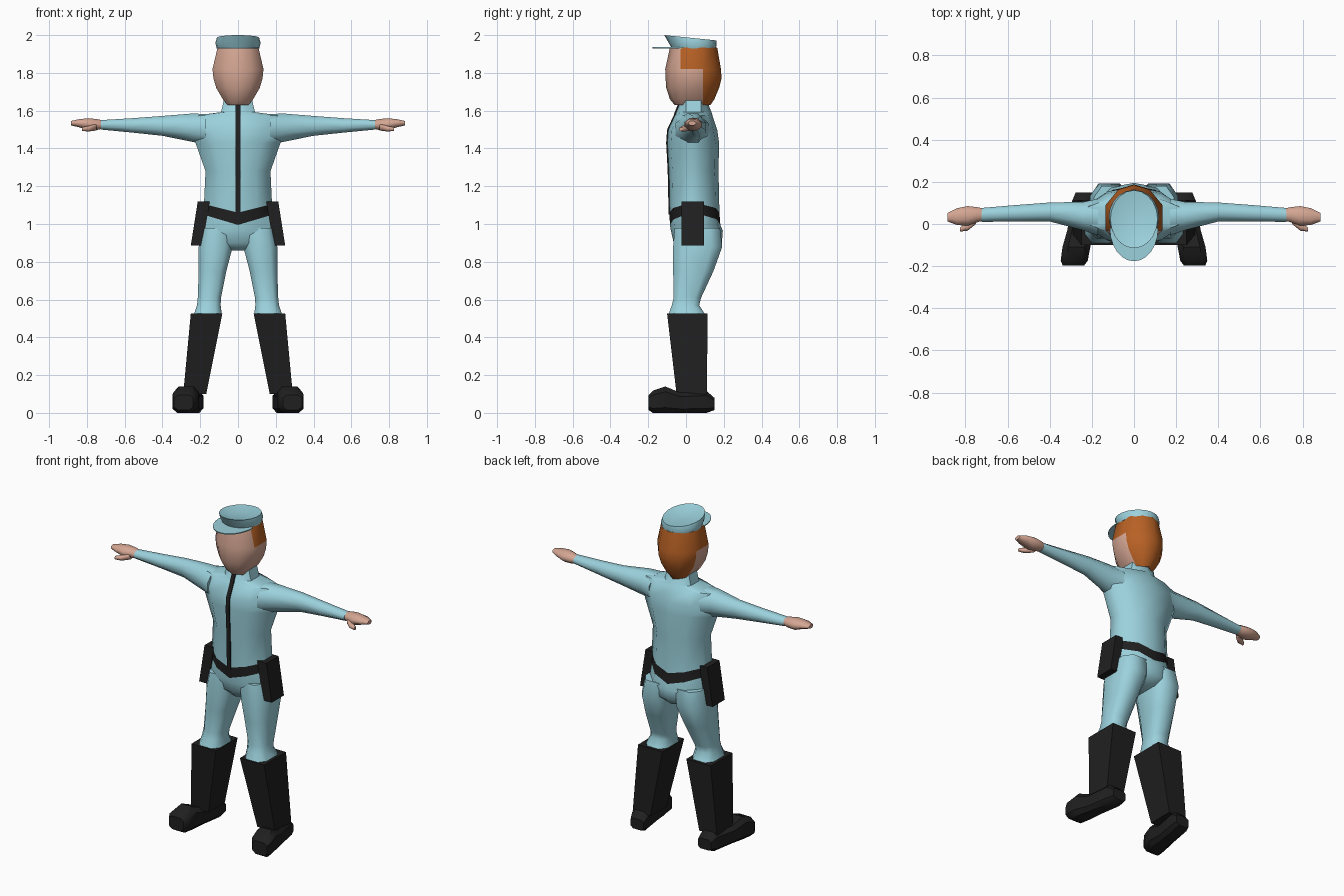
import bpy, bmesh, math

if "Cube" in bpy.data.objects:
    bpy.data.objects.remove(bpy.data.objects["Cube"])


def material(name, rgb):
    m = bpy.data.materials.new(name)
    m.diffuse_color = (*rgb, 1)
    m.use_nodes = True
    m.node_tree.nodes["Principled BSDF"].inputs["Base Color"].default_value = m.diffuse_color
    return m


CLOTH = material("pale blue cloth", (0.33, 0.64, 0.72))
SKIN = material("skin", (0.66, 0.38, 0.29))
HAIR = material("ginger hair", (0.48, 0.12, 0.018))
BLACK = material("black leather", (0.014, 0.014, 0.014))


def loft(name, rings, mats, rule=None, angle=40):
    """Skin a list of equal-length point rings, cap both ends."""
    bm = bmesh.new()
    loops = [[bm.verts.new(p) for p in r] for r in rings]
    n = len(loops[0])
    for a, b in zip(loops, loops[1:]):
        for i in range(n):
            j = (i + 1) % n
            bm.faces.new((a[i], a[j], b[j], b[i]))
    bm.faces.new(loops[0])
    bm.faces.new(loops[-1])
    bmesh.ops.remove_doubles(bm, verts=bm.verts, dist=1e-5)
    bmesh.ops.recalc_face_normals(bm, faces=bm.faces)
    if rule:
        for f in bm.faces:
            f.material_index = rule(f)
    me = bpy.data.meshes.new(name)
    bm.to_mesh(me)
    bm.free()
    for m in mats:
        me.materials.append(m)
    ob = bpy.data.objects.new(name, me)
    bpy.context.collection.objects.link(ob)
    bpy.context.view_layer.objects.active = ob
    ob.select_set(True)
    bpy.ops.object.shade_smooth_by_angle(angle=math.radians(angle))
    ob.select_set(False)
    return ob


def box_ring(axis, t, a0, a1, b0, b1, c=0.3):
    """Chamfered rectangle across the given axis; c is the corner cut."""
    da, db = (a1 - a0) * c, (b1 - b0) * c
    pts = [(a0 + da, b0), (a1 - da, b0), (a1, b0 + db), (a1, b1 - db),
           (a1 - da, b1), (a0 + da, b1), (a0, b1 - db), (a0, b0 + db)]
    if axis == 'x':
        return [(t, a, b) for a, b in pts]
    if axis == 'y':
        return [(a, t, b) for a, b in pts]
    return [(a, b, t) for a, b in pts]


def body_ring(z, w, yf, yb, y0, y1, inset=0.02, dip=0):
    """Symmetric body section whose centre line may dip into a V."""
    half = [(0, yf), (0.55 * w, yf + inset), (w, y0), (w, y1),
            (0.55 * w, yb - inset), (0, yb)]
    full = half + [(-x, y) for x, y in half[-2:0:-1]]
    return [(x, y, z - dip * (1 - abs(x) / w)) for x, y in full]


def flip(rings, s):
    return [[(s * x, y, z) for x, y, z in r] for r in rings]


# Jacket and hips, with the V-shaped belt as one band of faces
torso = [(0.86, 0.09, -0.03, 0.15, 0), (0.90, 0.195, -0.065, 0.19, 0),
         (0.965, 0.20, -0.08, 0.195, 0), (1.05, 0.185, -0.085, 0.182, 0.055),
         (1.105, 0.18, -0.088, 0.177, 0.045), (1.28, 0.172, -0.092, 0.172, 0),
         (1.43, 0.225, -0.10, 0.175, 0), (1.50, 0.24, -0.095, 0.165, 0),
         (1.575, 0.22, -0.06, 0.14, 0), (1.592, 0.09, -0.055, 0.135, 0),
         (1.655, 0.075, -0.03, 0.11, 0)]


def belt_rule(f):
    zs = [v.co.z for v in f.verts]
    return int(min(zs) > 0.99 and max(zs) < 1.11)


loft("jacket_and_belt", [body_ring(z, w, a, b, 0, 0.08, dip=d) for z, w, a, b, d in torso],
     [CLOTH, BLACK], belt_rule, 50)

# Front zip strip following the chest
loft("front_zip", [box_ring('z', z, -0.012, 0.012, y - 0.005, y + 0.004, 0)
                   for z, y in [(1.05, -0.087), (1.28, -0.092), (1.43, -0.10),
                                (1.50, -0.095), (1.575, -0.06), (1.592, -0.055),
                                (1.645, -0.033)]], [BLACK])

# Head: hair covers the back, stepping forward over the temples
head = [(1.63, 0.055, -0.06, 0.13), (1.66, 0.08, -0.085, 0.15),
        (1.72, 0.115, -0.105, 0.175), (1.77, 0.13, -0.108, 0.188),
        (1.82, 0.135, -0.11, 0.185), (1.935, 0.108, -0.085, 0.165)]


def hair_rule(f):
    ys = min(v.co.y for v in f.verts)
    high = min(v.co.z for v in f.verts) > 1.81
    return int(ys > (-0.035 if high else 0.085))


loft("head_and_hair", [body_ring(z, w, a, b, -0.03, 0.09, 0.022) for z, w, a, b in head],
     [SKIN, HAIR], hair_rule, 50)


# Cap crown with a dished top, higher at the front
def crown_ring(rx, y0, y1, zf, zb, n=20):
    pts = []
    for i in range(n):
        t = 2 * math.pi * i / n
        k = (1 + math.cos(t)) / 2
        pts.append((rx * math.sin(t), y1 + (y0 - y1) * k, zb + (zf - zb) * k))
    return pts


loft("cap_crown", [crown_ring(0.112, -0.075, 0.158, 1.93, 1.93),
                   crown_ring(0.12, -0.095, 0.162, 1.965, 1.95),
                   crown_ring(0.112, -0.115, 0.16, 2.0, 1.972),
                   crown_ring(0.06, -0.05, 0.09, 1.975, 1.965)], [CLOTH])

# Flat cap peak
peak = [(0.115 * math.cos(t), -0.02 - 0.157 * math.sin(t))
        for t in (math.pi * i / 12 for i in range(13))]
loft("cap_peak", [[(x, y, z) for x, y in peak] for z in (1.93, 1.936)], [CLOTH])

for side, s in (("right", -1), ("left", 1)):
    # Sleeve
    sleeve = [(0.17, -0.055, 0.12, 1.42, 1.582), (0.24, -0.03, 0.105, 1.435, 1.585),
              (0.40, 0.012, 0.102, 1.467, 1.572), (0.56, 0.012, 0.09, 1.484, 1.56),
              (0.725, 0.01, 0.076, 1.50, 1.55)]
    loft(side + "_sleeve", flip([box_ring('x', *r) for r in sleeve], s), [CLOTH], angle=60)

    # Hand and thumb
    hand = [(0.70, 0.02, 0.07, 1.507, 1.545), (0.745, 0.008, 0.08, 1.498, 1.555),
            (0.79, -0.008, 0.085, 1.495, 1.56), (0.84, -0.005, 0.075, 1.512, 1.555),
            (0.885, 0.012, 0.052, 1.522, 1.545)]
    loft(side + "_hand", flip([box_ring('x', *r) for r in hand], s), [SKIN], angle=60)
    thumb = [(0.75, 0.0, 0.04, 1.495, 1.53), (0.79, -0.032, 0.008, 1.49, 1.52),
             (0.825, -0.036, -0.016, 1.492, 1.512)]
    loft(side + "_thumb", flip([box_ring('x', *r) for r in thumb], s), [SKIN], angle=60)

    # Trouser leg
    leg = [(0.98, 0.02, 0.19, -0.06, 0.18), (0.88, 0.028, 0.208, -0.068, 0.192),
           (0.75, 0.062, 0.208, -0.068, 0.145), (0.61, 0.09, 0.213, -0.065, 0.08),
           (0.57, 0.092, 0.217, -0.075, 0.07), (0.515, 0.085, 0.235, -0.095, 0.105)]
    loft(side + "_trouser_leg", flip([box_ring('z', *r, 0.22) for r in leg], s),
         [CLOTH], angle=60)

    # Square boot shaft
    shaft = [(0.525, 0.083, 0.25, -0.10, 0.115), (0.10, 0.168, 0.29, -0.05, 0.11)]
    loft(side + "_boot_shaft", flip([box_ring('z', *r, 0) for r in shaft], s), [BLACK])

    # Foot turned outwards
    foot = [(0.15, 0.045, 0.015, 0.08), (0.11, 0.055, 0, 0.115),
            (-0.03, 0.056, 0, 0.107), (-0.11, 0.066, 0, 0.14),
            (-0.175, 0.064, 0, 0.118), (-0.198, 0.05, 0.015, 0.095)]
    rings = []
    for y, h, z0, z1 in foot:
        cx = 0.232 + (0.15 - y) * 0.16
        rings.append(box_ring('y', y, cx - h, cx + h, z0, z1, 0.2))
    loft(side + "_boot_foot", flip(rings, s), [BLACK])

    # Holster hanging from the belt
    holster = [(1.12, 0.15, 0.213, -0.025, 0.095), (0.885, 0.188, 0.25, -0.025, 0.095)]
    loft(side + "_holster", flip([box_ring('z', *r, 0) for r in holster], s), [BLACK])
